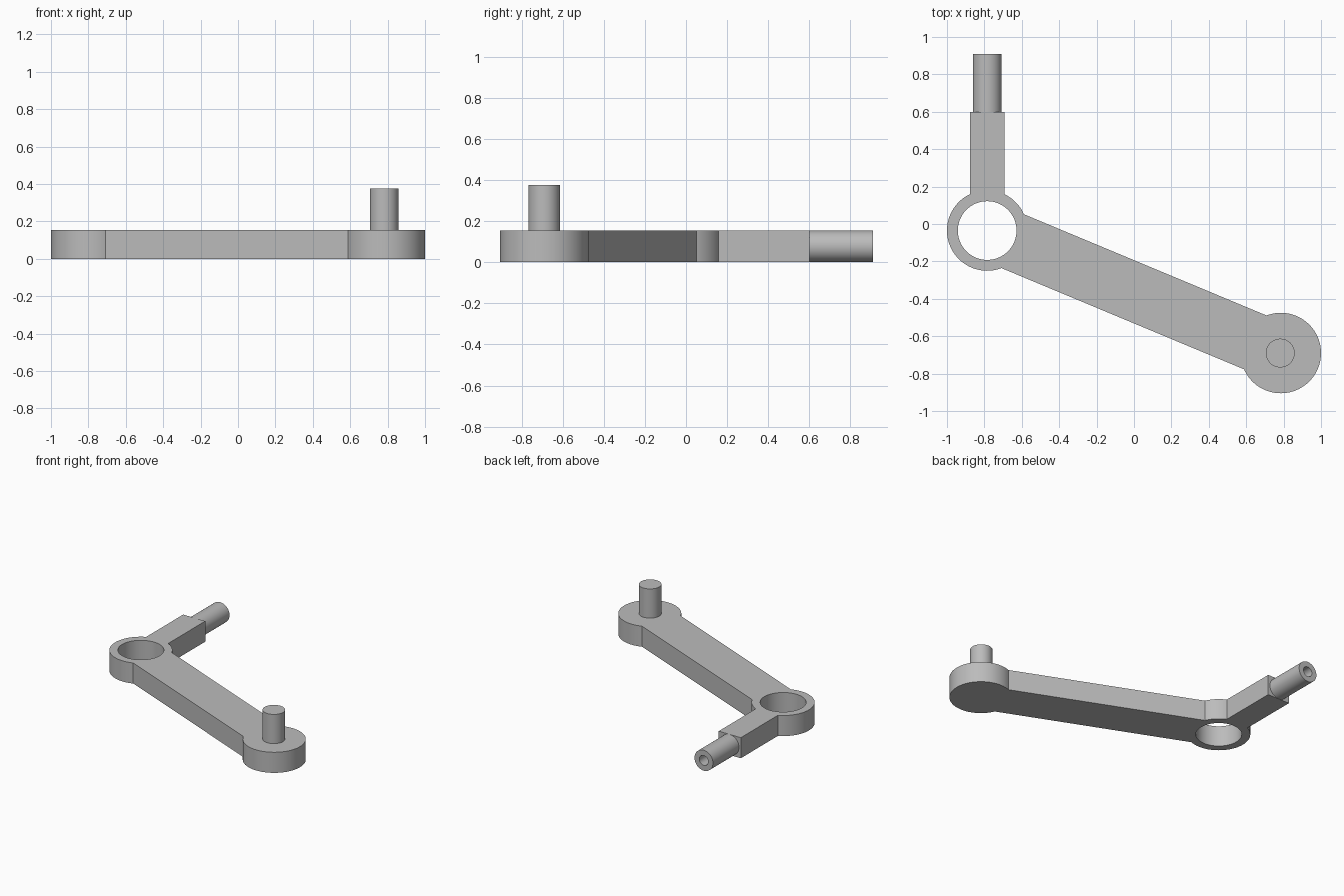
import bpy, bmesh
from math import asin, atan2, cos, sin, pi, radians
from mathutils import Matrix, Vector

cube = bpy.data.objects.get("Cube")
if cube:
    bpy.data.objects.remove(cube, do_unlink=True)

steel = bpy.data.materials.new("plain grey")
steel.use_nodes = True
grey = (0.5, 0.5, 0.5, 1)
steel.diffuse_color = grey
steel.node_tree.nodes["Principled BSDF"].inputs["Base Color"].default_value = grey

T = 0.155                       # plate thickness
RING = Vector((-0.785, -0.035))
BOSS = Vector((0.785, -0.69))
R, HOLE_R, ARM_HALF, STEM_HALF, PIN_R = 0.215, 0.157, 0.156, 0.092, 0.077
STEM_END, PIN_END = 0.6, 0.91


def arc(centre, radius, start, end, steps=64):
    """Points along a circular arc."""
    angles = [start + (end - start) * i / steps for i in range(steps + 1)]
    return [centre + radius * Vector((cos(a), sin(a))) for a in angles]


def finish(obj):
    """Give an object its material and smooth its round sides."""
    obj.data.materials.clear()
    obj.data.materials.append(steel)
    bpy.ops.object.select_all(action="DESELECT")
    obj.select_set(True)
    bpy.context.view_layer.objects.active = obj
    bpy.ops.object.shade_smooth_by_angle(angle=radians(30))


def plate(name, loops):
    """Extrude closed outlines; inner loops become holes."""
    curve = bpy.data.curves.new(name, "CURVE")
    curve.dimensions = "2D"
    curve.fill_mode = "BOTH"
    curve.extrude = T / 2
    for loop in loops:
        spline = curve.splines.new("POLY")
        spline.points.add(len(loop) - 1)
        for point, co in zip(spline.points, loop):
            point.co = (co.x, co.y, 0, 1)
        spline.use_cyclic_u = True
    source = bpy.data.objects.new(name + " outline", curve)
    bpy.context.collection.objects.link(source)
    bpy.context.view_layer.update()
    mesh = bpy.data.meshes.new_from_object(
        source.evaluated_get(bpy.context.evaluated_depsgraph_get()))
    bpy.data.objects.remove(source, do_unlink=True)

    # Weld caps to sides and sit the plate on the ground
    bm = bmesh.new()
    bm.from_mesh(mesh)
    bmesh.ops.remove_doubles(bm, verts=bm.verts, dist=1e-5)
    bmesh.ops.translate(bm, verts=bm.verts, vec=(0, 0, T / 2))
    bmesh.ops.recalc_face_normals(bm, faces=bm.faces)
    bm.to_mesh(mesh)
    bm.free()
    mesh.name = name
    obj = bpy.data.objects.new(name, mesh)
    bpy.context.collection.objects.link(obj)
    finish(obj)


def lathe(name, profile, matrix):
    """Spin a (radius, height) profile about its axis."""
    bm = bmesh.new()
    verts = [bm.verts.new((r, 0, h)) for r, h in profile]
    edges = [bm.edges.new(pair) for pair in zip(verts, verts[1:])]
    bmesh.ops.spin(bm, geom=verts + edges, cent=(0, 0, 0), axis=(0, 0, 1),
                   angle=2 * pi, steps=48, use_merge=True)
    bmesh.ops.remove_doubles(bm, verts=bm.verts, dist=1e-5)
    bmesh.ops.recalc_face_normals(bm, faces=bm.faces)
    bm.transform(matrix)
    mesh = bpy.data.meshes.new(name)
    bm.to_mesh(mesh)
    bm.free()
    obj = bpy.data.objects.new(name, mesh)
    bpy.context.collection.objects.link(obj)
    finish(obj)


# Lever body: ring, square stem, slanted arm and round boss in one outline
span = BOSS - RING
tilt = atan2(span.y, span.x)
arm_a, stem_a = asin(ARM_HALF / R), asin(STEM_HALF / R)
outline = arc(RING, R, tilt + arm_a, pi / 2 - stem_a, 16)
outline += [Vector((RING.x + side * STEM_HALF, STEM_END)) for side in (1, -1)]
outline += arc(RING, R, pi / 2 + stem_a, 2 * pi + tilt - arm_a)
outline += arc(BOSS, R, tilt - pi + arm_a, tilt + pi - arm_a)
plate("lever_body", [outline, arc(RING, HOLE_R, 0, 2 * pi, 64)[:-1]])

# Upright peg on the boss
lathe("upright_peg", [(0, T), (PIN_R, T), (PIN_R, 0.375), (0, 0.375)],
      Matrix.Translation((BOSS.x - 0.003, BOSS.y, 0)))

# Hollow pin on the end of the stem
length = PIN_END - STEM_END
lathe("hollow_pin",
      [(0, 0), (PIN_R, 0), (PIN_R, length), (0.037, length), (0.037, 0.02), (0, 0.02)],
      Matrix.Translation((RING.x, STEM_END, T / 2)) @ Matrix.Rotation(-pi / 2, 4, "X"))
